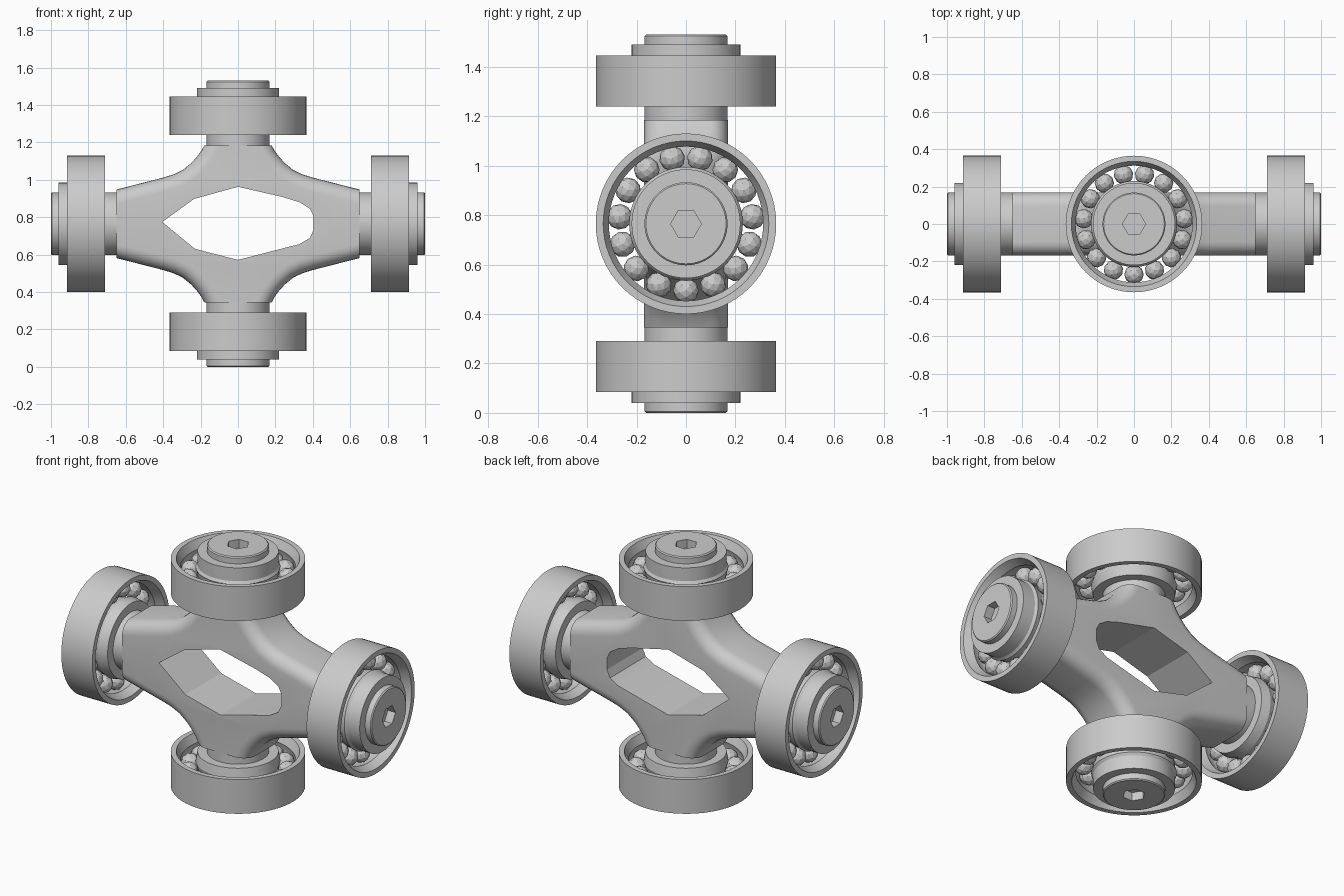
import bpy, bmesh
from math import sin, cos, pi, radians
from mathutils import Matrix, Vector

if "Cube" in bpy.data.objects:
    bpy.data.objects.remove(bpy.data.objects["Cube"])

CZ = 0.765  # height of the cross centre


def add_object(name, bm, smooth=True):
    bmesh.ops.recalc_face_normals(bm, faces=bm.faces)
    me = bpy.data.meshes.new(name)
    bm.to_mesh(me)
    bm.free()
    ob = bpy.data.objects.new(name, me)
    bpy.context.collection.objects.link(ob)
    if smooth:
        select(ob)
        bpy.ops.object.shade_smooth_by_angle(angle=radians(28))
    return ob


def select(ob):
    bpy.ops.object.select_all(action='DESELECT')
    ob.select_set(True)
    bpy.context.view_layer.objects.active = ob


def cut(ob, cutter):
    mod = ob.modifiers.new("cut", 'BOOLEAN')
    mod.operation = 'DIFFERENCE'
    mod.solver = 'EXACT'
    mod.object = cutter
    select(ob)
    bpy.ops.object.modifier_apply(modifier=mod.name)
    bpy.data.objects.remove(cutter)
    bpy.ops.object.shade_smooth_by_angle(angle=radians(28))


def prism(points, half):
    # extrude an x-z outline through y = -half..half
    bm = bmesh.new()
    face = bm.faces.new([bm.verts.new((x, -half, z)) for x, z in points])
    ext = bmesh.ops.extrude_face_region(bm, geom=[face])
    bmesh.ops.translate(bm, vec=(0, 2 * half, 0),
                        verts=[v for v in ext['geom'] if isinstance(v, bmesh.types.BMVert)])
    bmesh.ops.recalc_face_normals(bm, faces=bm.faces)
    return bm


def lathe(profile, mat, n=64):
    # spin a closed (radius, height) profile about local z
    bm = bmesh.new()
    rings = [[bm.verts.new((r * cos(2 * pi * i / n), r * sin(2 * pi * i / n), h))
              for r, h in profile] for i in range(n)]
    m = len(profile)
    for i in range(n):
        a, b = rings[i], rings[(i + 1) % n]
        for j in range(m):
            k = (j + 1) % m
            bm.faces.new((a[j], b[j], b[k], a[k]))
    bm.transform(mat)
    return bm


def cylinder(r, z0, z1, sides, mat, turn=0.0, chamfer=0.0):
    bm = bmesh.new()
    bmesh.ops.create_cone(bm, cap_ends=True, segments=sides, radius1=r, radius2=r, depth=z1 - z0,
                          matrix=Matrix.Translation((0, 0, (z0 + z1) / 2)) @ Matrix.Rotation(turn, 4, 'Z'))
    if chamfer:
        rim = [e for e in bm.edges if all(abs(v.co.z - z1) < 1e-5 for v in e.verts)]
        bmesh.ops.bevel(bm, geom=rim, offset=chamfer, segments=1, affect='EDGES')
    bm.transform(mat)
    return bm


# Cross-shaped body: quarter outline mirrored four ways
q = [(0.65, 0.183), (0.40, 0.247), (0.345, 0.264), (0.295, 0.288), (0.25, 0.325),
     (0.22, 0.358), (0.195, 0.392), (0.18, 0.42)]
outline = (q + [(-x, z) for x, z in reversed(q)] +
           [(-x, -z) for x, z in q] + [(x, -z) for x, z in reversed(q)])
bm = prism(outline, 0.169)
rim = [e for e in bm.edges
       if abs(e.verts[0].co.y - e.verts[1].co.y) < 1e-5
       and not all(abs(abs(v.co.x) - 0.65) < 1e-5 for v in e.verts)
       and not all(abs(abs(v.co.z) - 0.42) < 1e-5 for v in e.verts)]
bmesh.ops.bevel(bm, geom=rim, offset=0.075, segments=6, profile=0.5, affect='EDGES')
bm.transform(Matrix.Translation((0, 0, CZ)))
body = add_object("cross_body", bm)

# Window through the body: pointed on one side, rounded on the other
window = [(-0.405, 0.775), (-0.235, 0.898), (0, 0.963), (0.24, 0.908), (0.33, 0.88),
          (0.385, 0.845), (0.405, 0.805), (0.405, 0.735), (0.385, 0.69), (0.33, 0.657),
          (0, 0.572), (-0.23, 0.631)]
cut(body, add_object("window_cutter", prism(window, 0.4), False))

# Ring cross-sections, heights measured inward from the pin tip
outer = [(0.365, -0.29), (0.365, -0.085), (0.335, -0.085), (0.312, -0.135), (0.322, -0.165),
         (0.325, -0.1875), (0.322, -0.21), (0.312, -0.24), (0.335, -0.29)]
inner = [(0.15, -0.29), (0.22, -0.29), (0.23, -0.235), (0.222, -0.21), (0.218, -0.1875),
         (0.222, -0.165), (0.23, -0.135), (0.22, -0.12), (0.22, -0.04), (0.15, -0.04)]


def frame(x, y, z, reach):
    # local axes -> world axes, origin at the pin tip
    rot = Matrix((x, y, z)).transposed().to_4x4()
    return Matrix.Translation(Vector((0, 0, CZ)) + Vector(z) * reach) @ rot


sides = {"right": frame((0, 1, 0), (0, 0, 1), (1, 0, 0), 1.0),
         "left": frame((0, -1, 0), (0, 0, 1), (-1, 0, 0), 1.0),
         "top": frame((1, 0, 0), (0, 1, 0), (0, 0, 1), 0.765),
         "bottom": frame((-1, 0, 0), (0, 1, 0), (0, 0, -1), 0.765)}

for side, mat in sides.items():
    # Pin with hexagonal socket
    pin = add_object(side + "_pin", cylinder(0.168, -0.37, 0, 64, mat, chamfer=0.006))
    cut(pin, add_object("socket_cutter", cylinder(0.062, -0.05, 0.05, 6, mat, pi / 2), False))
    # Bearing rings
    add_object(side + "_outer_ring", lathe(outer, mat))
    add_object(side + "_inner_ring", lathe(inner, mat))
    # Bearing balls
    bm = bmesh.new()
    for i in range(15):
        a = -pi / 2 + 2 * pi * i / 15
        bmesh.ops.create_icosphere(bm, subdivisions=2, radius=0.052, matrix=mat @ Matrix.Translation(
            (0.27 * cos(a), 0.27 * sin(a), -0.1875)) @ Matrix.Rotation(a, 4, 'Z'))
    add_object(side + "_balls", bm, False)
